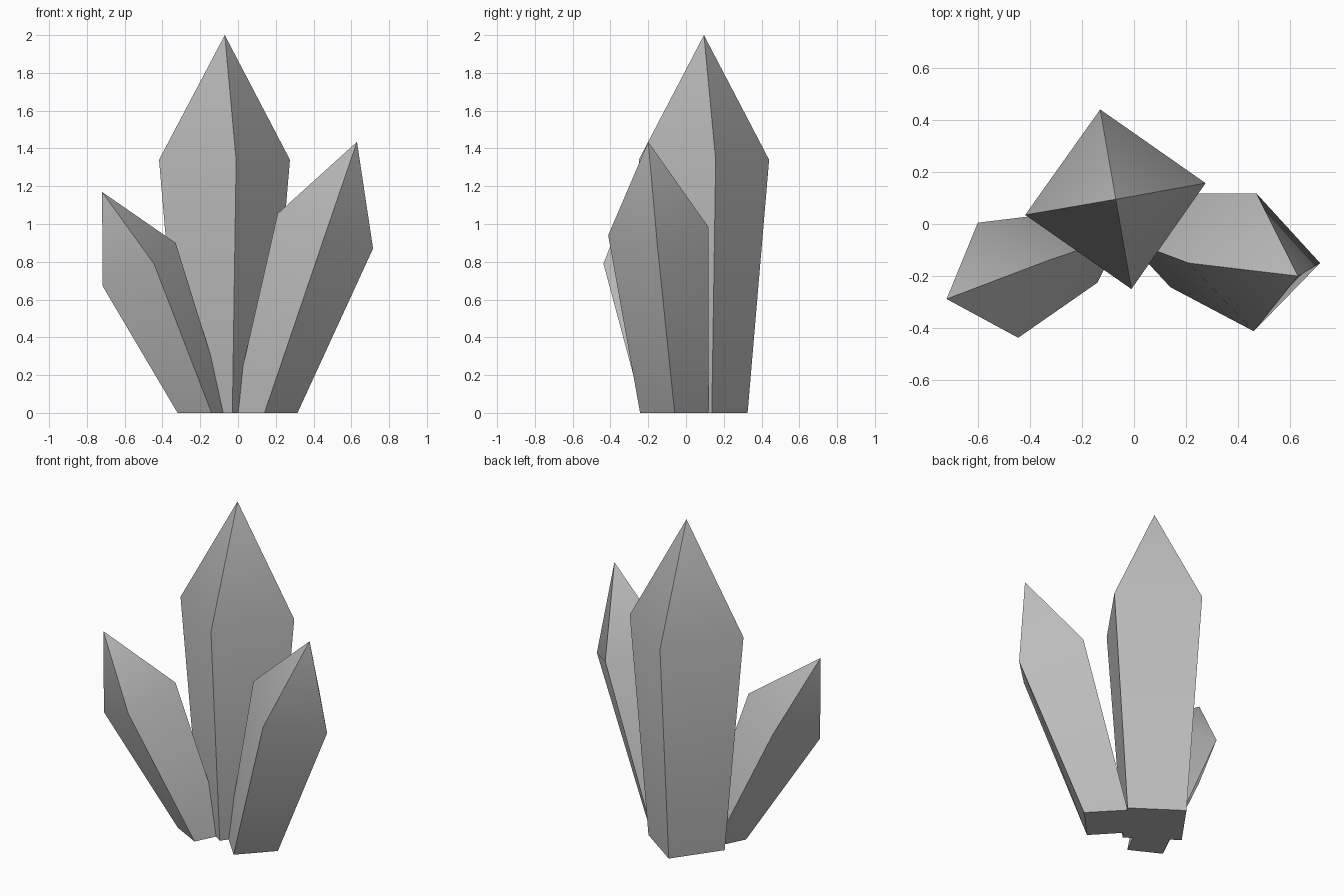
import bpy
import bmesh
from math import radians
from mathutils import Vector

if "Cube" in bpy.data.objects:
    bpy.data.objects.remove(bpy.data.objects["Cube"], do_unlink=True)

# One stone grey for the whole cluster
GREY = (0.5, 0.5, 0.5, 1.0)
stone = bpy.data.materials.new("stone_grey")
stone.use_nodes = True
stone.diffuse_color = GREY
stone.node_tree.nodes["Principled BSDF"].inputs["Base Color"].default_value = GREY


def crystal(name, tip, ring, base):
    """Four-sided shard: flat foot at z = 0, widening to a ring, closed by a point."""
    bm = bmesh.new()
    foot = [bm.verts.new((x, y, 0)) for x, y in base]
    shoulder = [bm.verts.new(p) for p in ring]
    point = bm.verts.new(tip)
    bm.faces.new(foot)
    for i in range(len(foot)):
        j = (i + 1) % len(foot)
        bm.faces.new((foot[i], foot[j], shoulder[j], shoulder[i]))
        bm.faces.new((shoulder[i], shoulder[j], point))
    bmesh.ops.recalc_face_normals(bm, faces=bm.faces)
    mesh = bpy.data.meshes.new(name)
    bm.to_mesh(mesh)
    bm.free()
    mesh.materials.append(stone)
    # Soft shoulder, sharp ridges
    mesh.shade_smooth()
    mesh.set_sharp_from_angle(angle=radians(30))
    obj = bpy.data.objects.new(name, mesh)
    bpy.context.collection.objects.link(obj)
    return obj


# Tall upright crystal: the foot is the shoulder ring, scaled about the axis
axis = Vector((-0.07, 0.095))
corners = [Vector(c) for c in ((-0.01, -0.25), (0.275, 0.157), (-0.13, 0.44), (-0.418, 0.035))]
crystal("tall_crystal", (*axis, 2.0),
        [(*c, 1.34) for c in corners],
        [axis + (c - axis) * 0.67 for c in corners])

# Leaning crystal on the left (+x)
crystal("left_crystal", (0.63, -0.2, 1.435),
        [(0.46, -0.412, 0.94), (0.715, -0.15, 0.87), (0.47, 0.118, 0.985), (0.21, -0.15, 1.055)],
        [(0.14, -0.243), (0.315, -0.06), (0.145, 0.118), (-0.03, -0.06)])

# Smaller leaning crystal on the right (-x)
crystal("right_crystal", (-0.72, -0.288, 1.17),
        [(-0.445, -0.437, 0.79), (-0.33, -0.14, 0.9), (-0.6, 0.005, 0.78), (-0.716, -0.288, 0.67)],
        [(-0.14, -0.225), (-0.05, -0.045), (-0.23, 0.05), (-0.32, -0.13)])
